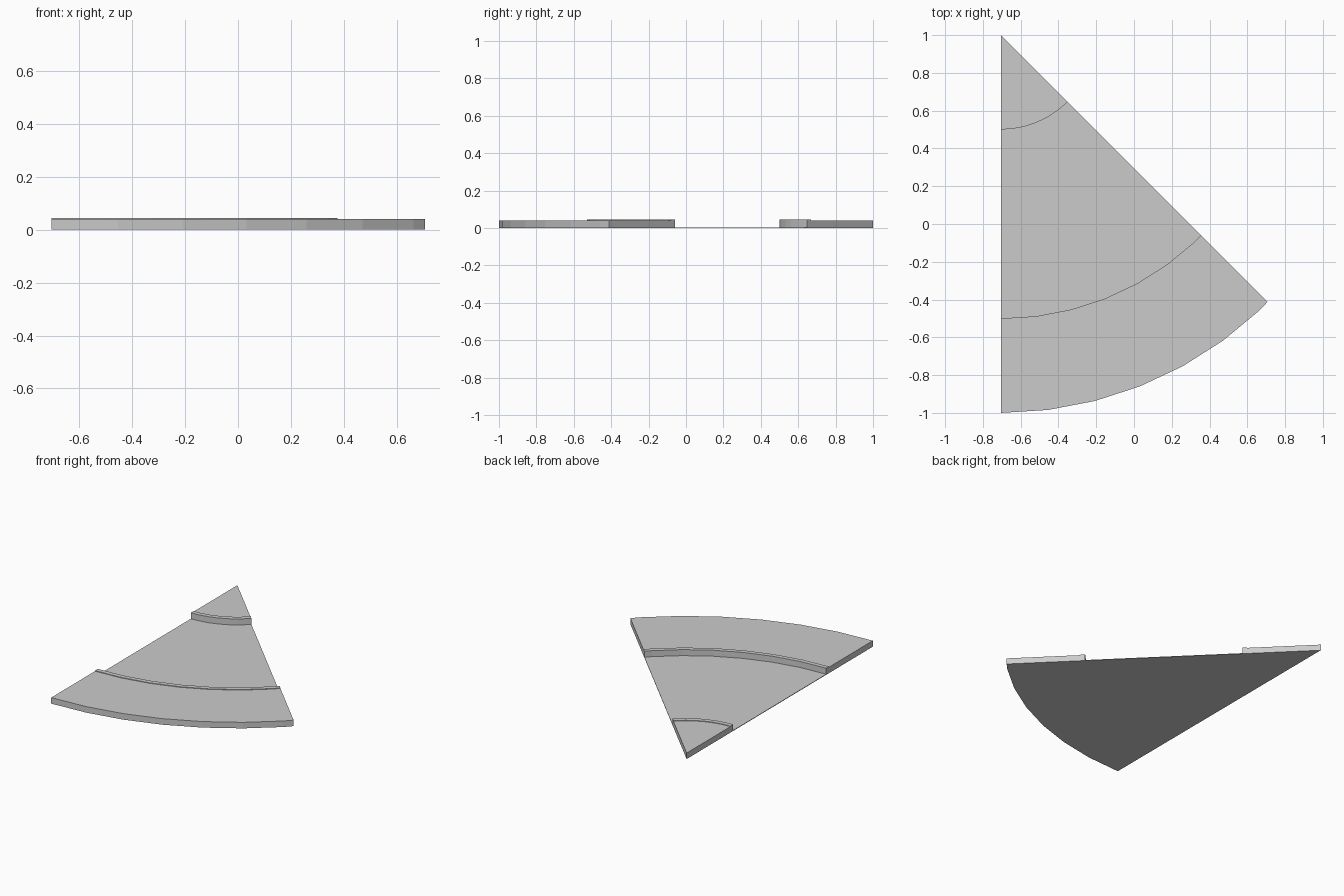
import bpy, bmesh
from math import sin, cos, radians, tan

if "Cube" in bpy.data.objects:
    bpy.data.objects.remove(bpy.data.objects["Cube"])

APEX_X, APEX_Y = -0.705, 1.0
STEP, SWEEP = 7.2, 45.0           # 50-sided circle, cut at 45 degrees
TOP, LIP, FLOOR = 0.041, 0.045, 0.004

# Unit arc directions; the last one lies on the chord of the 50-gon
dirs = [(sin(radians(i * STEP)), cos(radians(i * STEP))) for i in range(7)]
r_end = cos(radians(STEP / 2)) / cos(radians(SWEEP - 43.2 - STEP / 2))
dirs.append((r_end * sin(radians(SWEEP)), r_end * cos(radians(SWEEP))))


def swept_sector(name, profile):
    """Sweep a closed (radius, height) profile around the apex."""
    bm = bmesh.new()
    rows = [[bm.verts.new((APEX_X + r * dx, APEX_Y - r * dy, z))
             for r, z in profile] for dx, dy in dirs]
    n = len(profile)
    for a, b in zip(rows, rows[1:]):
        for i in range(n):
            j = (i + 1) % n
            if profile[i][0] == 0 and profile[j][0] == 0:
                continue
            bm.faces.new((a[i], a[j], b[j], b[i]))
    bm.faces.new(rows[0])
    bm.faces.new(rows[-1])
    bmesh.ops.remove_doubles(bm, verts=bm.verts, dist=1e-5)
    bmesh.ops.recalc_face_normals(bm, faces=bm.faces)
    mesh = bpy.data.meshes.new(name)
    bm.to_mesh(mesh)
    bm.free()
    obj = bpy.data.objects.new(name, mesh)
    bpy.context.collection.objects.link(obj)
    return obj


# Raised tip at the apex, with a slight rim on its curved edge
swept_sector("inner_tip", [(0, 0), (0.5, 0), (0.5, LIP), (0.47, LIP), (0.47, TOP), (0, TOP)])
# Thin sunken floor between the raised parts
swept_sector("sunken_floor", [(0.5, 0), (1.5, 0), (1.5, FLOOR), (0.5, FLOOR)])
# Raised outer band, with a slight rim on its inner edge
swept_sector("outer_band", [(1.5, 0), (2, 0), (2, TOP), (1.53, TOP), (1.53, LIP), (1.5, LIP)])
